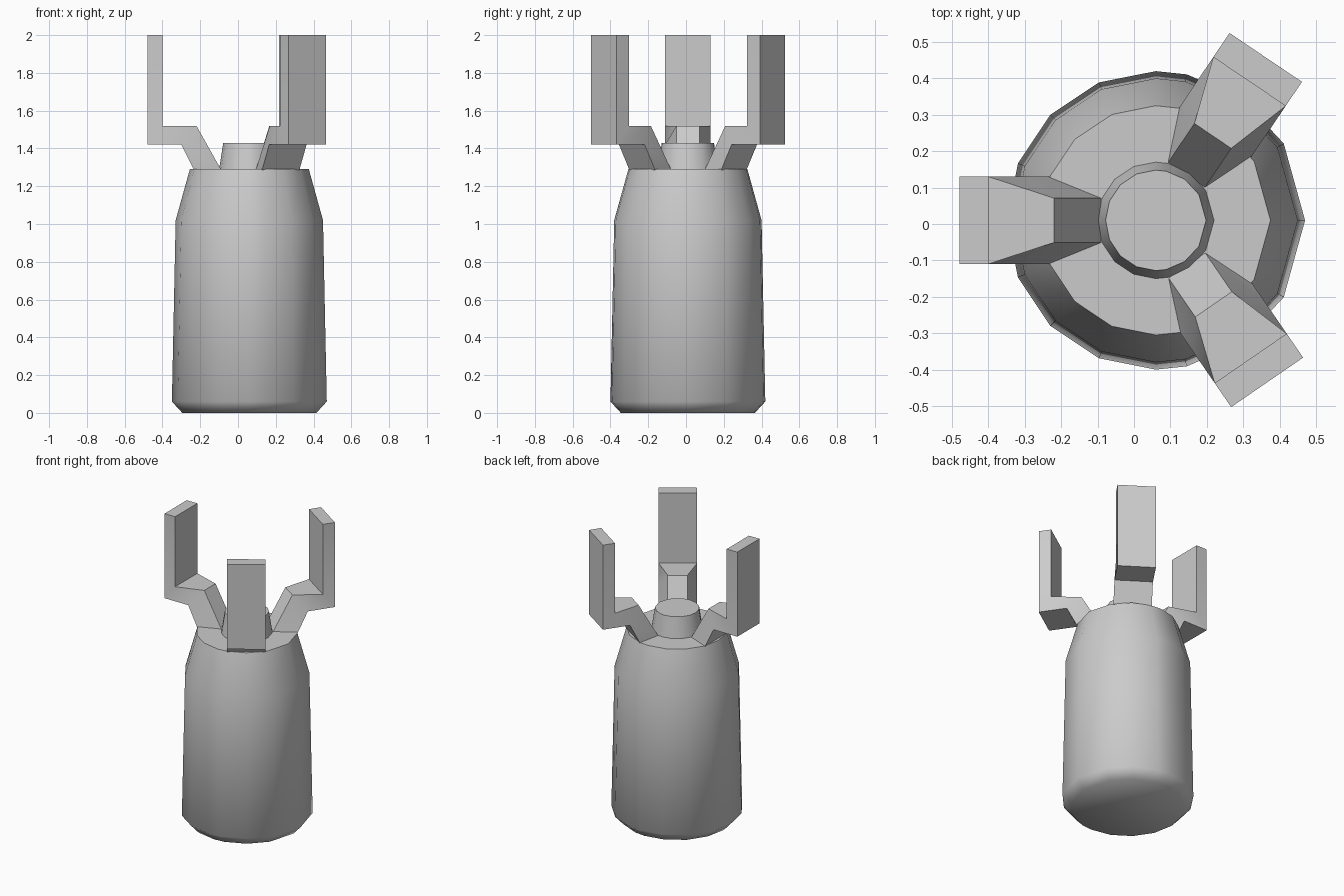
import bpy, bmesh
from math import sin, cos, radians
from mathutils import Matrix, Vector

cube = bpy.data.objects.get("Cube")
if cube:
    bpy.data.objects.remove(cube, do_unlink=True)

CENTER = Vector((0.06, 0.01, 0))

grey = bpy.data.materials.new("plain grey")
grey.use_nodes = True
colour = (0.6, 0.6, 0.6, 1)
grey.diffuse_color = colour
grey.node_tree.nodes["Principled BSDF"].inputs["Base Color"].default_value = colour


def loft(name, rings, smooth_angle):
    """Skin a list of closed point rings and cap both ends."""
    bm = bmesh.new()
    loops = [[bm.verts.new(p) for p in ring] for ring in rings]
    count = len(loops[0])
    for low, high in zip(loops, loops[1:]):
        for i in range(count):
            j = (i + 1) % count
            bm.faces.new((low[i], low[j], high[j], high[i]))
    bm.faces.new(loops[0])
    bm.faces.new(loops[-1])
    bmesh.ops.recalc_face_normals(bm, faces=bm.faces)
    mesh = bpy.data.meshes.new(name)
    bm.to_mesh(mesh)
    bm.free()
    mesh.materials.append(grey)
    obj = bpy.data.objects.new(name, mesh)
    bpy.context.collection.objects.link(obj)
    bpy.ops.object.select_all(action='DESELECT')
    obj.select_set(True)
    bpy.context.view_layer.objects.active = obj
    bpy.ops.object.shade_smooth_by_angle(angle=radians(smooth_angle))
    return obj


# Bottle body and neck: one turned profile, sides spaced around the arm roots
half = [31, 55, 78, 90, 112.5, 135, 157.5]
angles = [0] + half + [180] + [-a for a in reversed(half)]
profile = [(0.355, 0), (0.41, 0.06), (0.39, 1.02), (0.315, 1.29),
           (0.16, 1.29), (0.138, 1.43)]
loft("bottle_body",
     [[CENTER + Vector((r * cos(radians(a)), r * sin(radians(a)), z))
       for a in angles] for r, z in profile], 60)

# Arm sections: inner edge (radius, height, half width), then outer edge
sections = [((0.148, 1.285, 0.061), (0.293, 1.285, 0.12)),
            ((0.28, 1.52, 0.061), (0.36, 1.42, 0.12)),
            ((0.46, 1.52, 0.12), (0.54, 1.42, 0.12)),
            ((0.46, 2.0, 0.12), (0.54, 2.0, 0.12))]

# Three bent arms standing around the neck
for name, angle in (("right_arm", 180), ("back_left_arm", 56),
                    ("front_left_arm", -55.5)):
    turn = Matrix.Translation(CENTER) @ Matrix.Rotation(radians(angle), 4, 'Z')
    rings = []
    for (ri, zi, wi), (ro, zo, wo) in sections:
        corners = ((ri, -wi, zi), (ri, wi, zi), (ro, wo, zo), (ro, -wo, zo))
        rings.append([turn @ Vector(c) for c in corners])
    loft(name, rings, 35)
